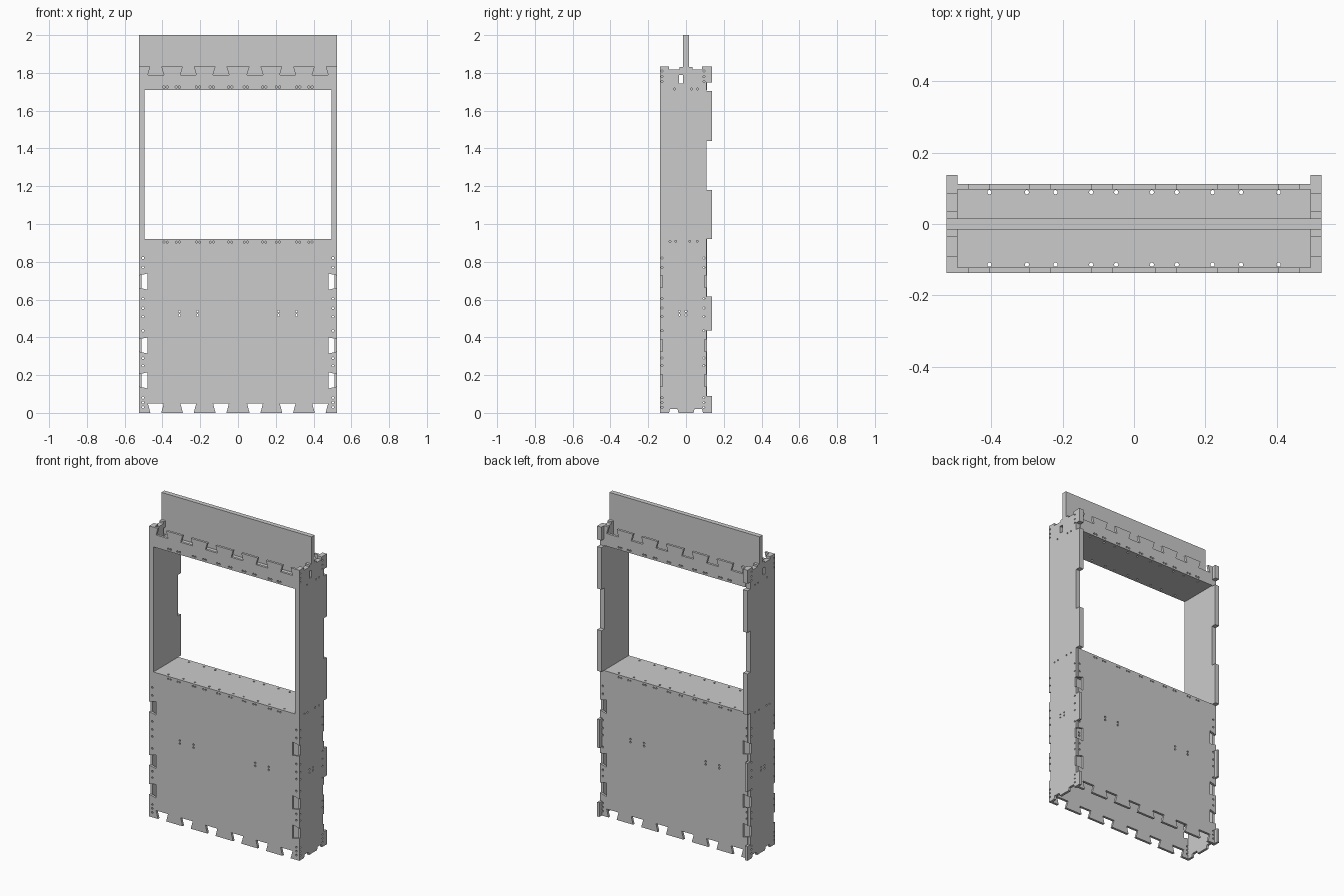
import bpy, bmesh, math
from mathutils import Vector

if "Cube" in bpy.data.objects:
    bpy.data.objects.remove(bpy.data.objects["Cube"])

FRONT, BACK, T = -0.137, 0.112, 0.015   # outer faces of the walls, sheet thickness


def point(axis, u, v, w):
    return Vector({'x': (w, u, v), 'y': (u, w, v), 'z': (u, v, w)}[axis])


def prism(bm, pts, axis, lo, hi):
    """Extrude a 2D outline along an axis."""
    face = bm.faces.new([bm.verts.new(point(axis, u, v, lo)) for u, v in pts])
    res = bmesh.ops.extrude_face_region(bm, geom=[face])
    shift = point(axis, 0, 0, hi - lo)
    bmesh.ops.translate(bm, vec=shift, verts=[g for g in res['geom'] if isinstance(g, bmesh.types.BMVert)])


def rect(u0, u1, v0, v1):
    return [(u0, v0), (u1, v0), (u1, v1), (u0, v1)]


def circle(u, v, r=0.006, n=10):
    return [(u + r * math.cos(2 * math.pi * i / n), v + r * math.sin(2 * math.pi * i / n)) for i in range(n)]


def make_object(name, prisms):
    bm = bmesh.new()
    for p in prisms:
        prism(bm, *p)
    bmesh.ops.recalc_face_normals(bm, faces=bm.faces)
    me = bpy.data.meshes.new(name)
    bm.to_mesh(me)
    bm.free()
    ob = bpy.data.objects.new(name, me)
    bpy.context.collection.objects.link(ob)
    return ob


def panel(name, outline, axis, lo, hi, cuts=(), mirror=False):
    ob = make_object(name, [(outline, axis, lo, hi)])
    if cuts:
        cutter = make_object(name + "_cutter", cuts)
        cutter.hide_render = True
        mod = ob.modifiers.new("cut", 'BOOLEAN')
        mod.operation, mod.solver, mod.object = 'DIFFERENCE', 'EXACT', cutter
        deps = bpy.context.evaluated_depsgraph_get()
        ob_mesh = bpy.data.meshes.new_from_object(ob.evaluated_get(deps))
        ob.modifiers.clear()
        ob.data = ob_mesh
        bpy.data.objects.remove(cutter)
    if mirror:
        mod = ob.modifiers.new("mirror", 'MIRROR')
        mod.use_mirror_merge = False
    return ob


# Shared positions of the joints and screw holes
joint_z = (0.172, 0.357, 0.695)
joint_x = (0.09, 0.263, 0.435)
column_z = (0.03, 0.055, 0.08, 0.25, 0.29, 0.435, 0.51, 0.555, 0.605, 0.77, 0.82)
top_column_z = (1.755, 1.78, 1.81)
row_x = (0.033, 0.05, 0.13, 0.147, 0.203, 0.22, 0.31, 0.327, 0.375, 0.392)


def side_joint(s, z):
    return [(s * 0.478, z - 0.043), (s * 0.53, z - 0.031), (s * 0.53, z + 0.031), (s * 0.478, z + 0.043)]


def edge_joint(x, wide_z, open_z):
    return [(x - 0.042, wide_z), (x + 0.042, wide_z), (x + 0.026, open_z), (x - 0.026, open_z)]


# Front and back walls, below and above the window
for label, y0 in (("front", FRONT), ("back", BACK - T)):
    lo, hi = y0 - 0.004, y0 + T + 0.004
    low, top = [], []
    for s in (-1, 1):
        low += [side_joint(s, z) for z in joint_z]
        low += [edge_joint(s * x, 0.05, -0.01) for x in joint_x]
        low += [circle(s * x, 0.904, 0.005) for x in row_x]
        low += [circle(s * 0.503, z) for z in column_z]
        low += [circle(s * x, z) for x in (0.215, 0.31) for z in (0.517, 0.536)]
        top += [edge_joint(s * x, 1.79, 1.845) for x in joint_x]
        top += [circle(s * x, 1.725, 0.006) for x in row_x]
    panel(label + "_lower_wall", rect(-0.51, 0.51, 0, 0.92), 'y', y0, y0 + T,
          [(c, 'y', lo, hi) for c in low])
    panel(label + "_upper_wall", rect(-0.495, 0.495, 1.71, 1.835), 'y', y0, y0 + T,
          [(c, 'y', lo, hi) for c in top])

# Side outlines: rear edge with alternating tabs, stepped top and bottom
B, R = BACK, 0.137
rear_low = [(R, 0), (R, 0.09), (B - 0.004, 0.09), (B - 0.004, 0.435), (R, 0.435), (R, 0.615), (B - 0.004, 0.615)]
rear_top = [(R, 0.92), (R, 1.18), (B - 0.004, 1.18), (B - 0.004, 1.44), (R, 1.44), (R, 1.705),
            (B - 0.004, 1.705), (B - 0.004, 1.75), (R, 1.75), (R, 1.835)]
top_edge = [(0.085, 1.835), (0.085, 1.818), (0.035, 1.818), (0.035, 1.83), (0.016, 1.83), (0.016, 1.815),
            (-0.016, 1.815), (-0.016, 1.83), (-0.035, 1.83), (-0.035, 1.818), (-0.09, 1.818),
            (-0.09, 1.835), (FRONT, 1.835)]
bottom_edge = [(FRONT, 0), (-0.09, 0), (-0.085, 0.02), (-0.045, 0.02), (-0.04, 0),
               (0.04, 0), (0.045, 0.02), (0.085, 0.02), (0.09, 0)]

# Outer side sheets with joint cut-outs and screw holes
cuts = []
for z in joint_z:
    cuts.append((side_joint(1, z), 'y', FRONT - 0.01, FRONT + 0.013))
    cuts.append((side_joint(1, z), 'y', BACK - 0.015, BACK + 0.01))
side_holes = [(y, z) for y in (-0.127, 0.095) for z in column_z + top_column_z]
side_holes += [(y, 0.908) for y in (-0.085, -0.055, 0.02, 0.06)]
side_holes += [(y, 1.715) for y in (-0.06, 0.03, 0.06)]
side_holes += [(y, z) for y in (-0.035, 0) for z in (0.518, 0.538)]
cuts += [(circle(y, z, 0.005), 'x', 0.48, 0.54) for y, z in side_holes]
slot = rect(-0.038, -0.017, 1.745, 1.79)
cuts.append((slot, 'x', 0.48, 0.54))
panel("outer_side", bottom_edge + rear_low + [(B - 0.004, 0.92)] + rear_top + top_edge,
      'x', 0.51, 0.525, cuts, mirror=True)

# Inner lining sheets beside the window
panel("window_jamb", [(FRONT, 0.92)] + rear_top + top_edge, 'x', 0.495, 0.51,
      [(slot, 'x', 0.48, 0.53)], mirror=True)

# Shelf under the window and ceiling over it
plate_holes = [circle(s * x, y, 0.006) for s in (-1, 1) for x in (0.05, 0.12, 0.22, 0.3, 0.405)
               for y in (FRONT + T + 0.008, BACK - T - 0.008)]
for name, half, z in (("window_shelf", 0.51, 0.89), ("window_ceiling", 0.495, 1.71)):
    panel(name, rect(-half, half, FRONT + T, BACK - T), 'z', z, z + 0.03,
          [(c, 'z', z - 0.01, z + 0.04) for c in plate_holes])

# Upright header board standing in the top box
panel("header_board", [(-0.495, 1.74), (0.495, 1.74), (0.495, 1.815), (0.525, 1.815),
                       (0.525, 2), (-0.525, 2), (-0.525, 1.815), (-0.495, 1.815)], 'y', -0.015, 0.015)
